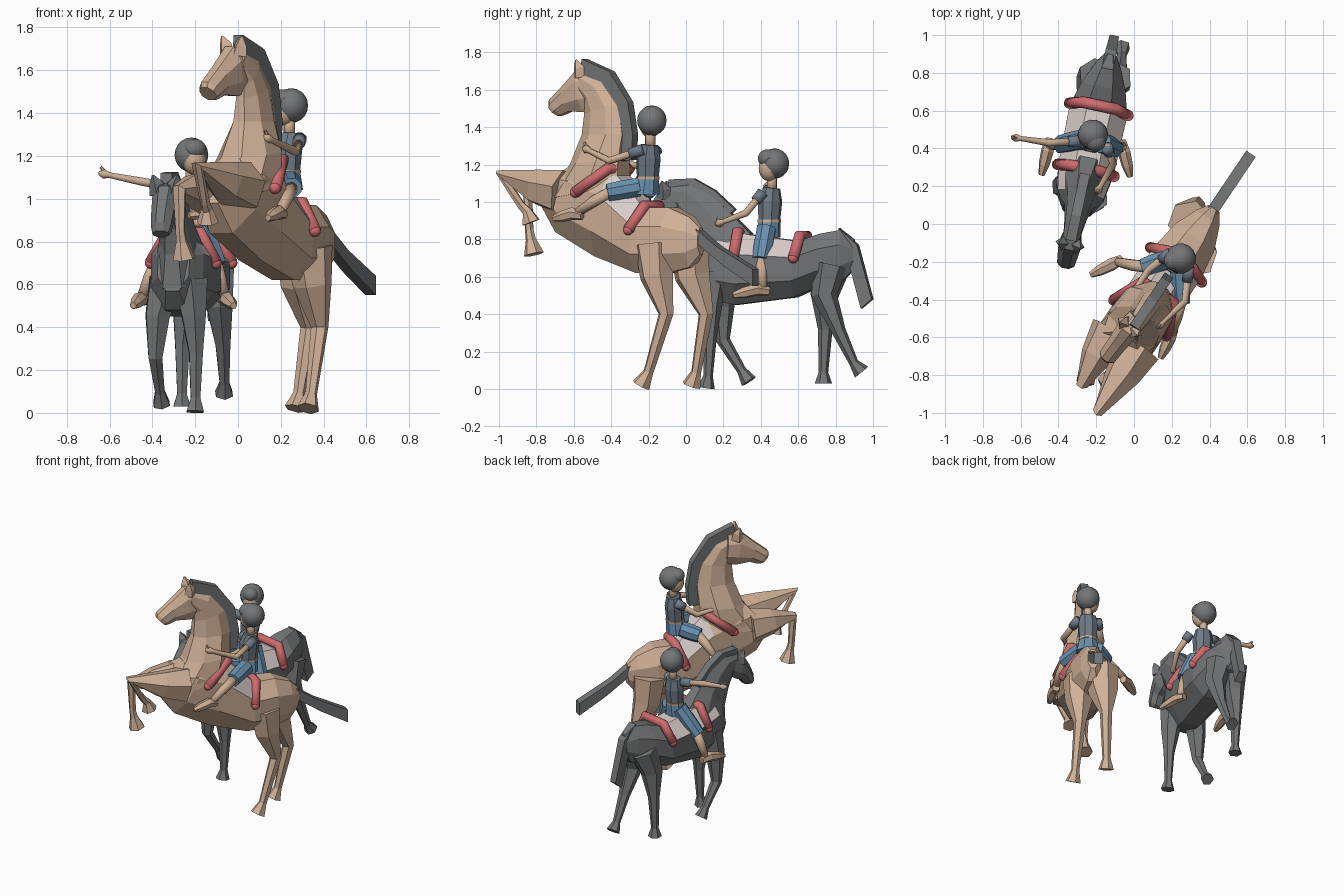
import bpy, bmesh, math
from mathutils import Matrix, Vector

if "Cube" in bpy.data.objects:
    bpy.data.objects.remove(bpy.data.objects["Cube"])


def material(name, *rgb):
    mat = bpy.data.materials.new(name)
    mat.use_nodes = True
    mat.diffuse_color = (*rgb, 1)
    mat.node_tree.nodes["Principled BSDF"].inputs["Base Color"].default_value = (*rgb, 1)
    return mat


TAN = material("tan coat", .63, .44, .315)
GREY = material("dark grey", .175, .18, .185)
SKIN = material("skin", .62, .43, .3)
RED = material("red roll", .62, .15, .155)
PALE = material("pale saddle", .68, .6, .58)
BLUE = material("blue trousers", .14, .28, .43)
SHIRT = material("slate shirt", .16, .2, .245)
WORLD = Matrix()


def finish(name, bm, mat, frame, smooth=False):
    bmesh.ops.recalc_face_normals(bm, faces=bm.faces)
    mesh = bpy.data.meshes.new(name)
    bm.to_mesh(mesh)
    bm.free()
    mesh.materials.append(mat)
    if smooth:
        mesh.shade_smooth()
    obj = bpy.data.objects.new(name, mesh)
    obj.matrix_world = frame
    bpy.context.collection.objects.link(obj)
    return obj


def loft(name, rings, n, mat, frame, smooth=False):
    """Skin a row of rings given as (centre, side axis, up axis)."""
    bm = bmesh.new()
    k = 1 / math.cos(math.pi / n)
    angles = [(i + .5) * math.tau / n for i in range(n)]
    loops = [[bm.verts.new(c + k * (side * math.cos(a) + up * math.sin(a))) for a in angles]
             for c, side, up in rings]
    for a, b in zip(loops, loops[1:]):
        for i in range(n):
            j = (i + 1) % n
            bm.faces.new((a[i], a[j], b[j], b[i]))
    bm.faces.new(loops[0])
    bm.faces.new(loops[-1])
    return finish(name, bm, mat, frame, smooth)


def profile(name, sections, mat, frame, n=8):
    """Sections: one edge (x, z), opposite edge (x, z), half width."""
    rings = []
    for x1, z1, x2, z2, w in sections:
        a, b = Vector((x1, 0, z1)), Vector((x2, 0, z2))
        rings.append(((a + b) / 2, Vector((0, w, 0)), (a - b) / 2))
    return loft(name, rings, n, mat, frame)


def limb(name, points, mat, frame=WORLD, n=6, smooth=False):
    """Tapered tube along points of (x, y, z, radius)."""
    pts = [Vector(p[:3]) for p in points]
    rings, side, last = [], None, None
    for i, p in enumerate(pts):
        t = Vector()
        if i:
            t += (p - pts[i - 1]).normalized()
        if i < len(pts) - 1:
            t += (pts[i + 1] - p).normalized()
        t.normalize()
        side = last.rotation_difference(t) @ side if last else t.orthogonal().normalized()
        last = t
        r = points[i][3]
        rings.append((p, side * r, t.cross(side) * r))
    return loft(name, rings, n, mat, frame, smooth)


def ball(name, centre, size, mat, frame):
    bm = bmesh.new()
    bmesh.ops.create_uvsphere(bm, u_segments=16, v_segments=10, radius=1,
                              matrix=Matrix.Translation(centre) @ Matrix.Diagonal((*size, 1)))
    return finish(name, bm, mat, frame, True)


def horse(tag, frame, coat, body, neck, head, turn, tail, legs, rolls, crest):
    trunk = profile(tag + "_body", body, coat, frame)
    # saddle cloth between the two rolls
    trunk.data.materials.append(PALE)
    for f in trunk.data.polygons:
        if rolls[1][1][0] < f.center.x < rolls[0][1][0] + .06 and f.normal.z > .25:
            f.material_index = 1
    profile(tag + "_neck", neck, coat, frame)
    facing = frame @ Matrix.Rotation(math.radians(turn), 4, "Z")
    profile(tag + "_head", head, coat, facing)
    # mane follows the crest of the neck
    mane = []
    for x1, z1, x2, z2, w in neck[1:]:
        d = Vector((x1 - x2, z1 - z2)).normalized() * crest
        mane.append((x1 + d.x, z1 + d.y, x1 - d.x / 2, z1 - d.y / 2, .027))
    profile(tag + "_mane", mane, GREY, frame, 4)
    profile(tag + "_tail", tail, GREY, frame, 4)
    x, z = head[1][0] - .03, head[1][1]
    for side, word in ((1, "left"), (-1, "right")):
        limb(f"{tag}_{word}_ear", [(x, side * .035, z - .04, .03), (x, side * .045, z + .01, .024),
                                   (x + .01, side * .058, z + .05, .004)], coat, facing, 4)
    for part, points in legs.items():
        limb(f"{tag}_{part}_leg", points, coat, frame)
    for part, ends in zip(("front", "rear"), rolls):
        path = [(*p, .029) for p in ends]
        path += [(px, -py, pz, r) for px, py, pz, r in reversed(path)]
        limb(f"{tag}_{part}_roll", path, RED, frame, 10, True)
        # rounded roll ends
        for i, word in ((0, "left"), (-1, "right")):
            ball(f"{tag}_{part}_roll_{word}_end", path[i][:3], (.028, .028, .028), RED, frame)


def rider(tag, frame, x, z, gaze, arms, legs):
    # hips, belt, shirt
    profile(tag + "_hips", [(x + .06, z - .04, x - .06, z - .04, .075),
                            (x + .05, z + .05, x - .06, z + .05, .056)], BLUE, frame)
    profile(tag + "_belt", [(x + .054, z + h, x - .064, z + h, .06) for h in (.04, .055)], SKIN, frame)
    profile(tag + "_shirt", [(x + .05, z + .05, x - .06, z + .05, .056),
                             (x + .05, z + .16, x - .07, z + .15, .064),
                             (x + .02, z + .23, x - .06, z + .22, .052)], SHIRT, frame)
    limb(tag + "_neck", [(x - .02, 0, z + .2, .026), (x - .02, 0, z + .31, .026)], SKIN, frame, 8, True)
    # head with hair and fringe
    skull = Vector((x - .03, 0, z + .355))
    look = Vector((math.cos(gaze), math.sin(gaze), 0))
    ball(tag + "_hair", skull - look * .004, (.08, .08, .081), GREY, frame)
    ball(tag + "_face", skull + look * .028 - Vector((0, 0, .024)), (.056, .056, .07), SKIN, frame)
    ball(tag + "_fringe", skull + look * .036 + Vector((0, 0, .028)), (.053, .053, .048), GREY, frame)
    # bare arms with short sleeves
    for word, (shoulder, elbow, hand) in arms.items():
        s, e, h = map(Vector, (shoulder, elbow, hand))
        m = s.lerp(e, .4)
        limb(f"{tag}_{word}_sleeve", [(*s, .03), (*m, .028)], SHIRT, n=8, smooth=True)
        limb(f"{tag}_{word}_arm", [(*s, .02), (*e, .019), (*e.lerp(h, .75), .013),
                                   (*e.lerp(h, .88), .021), (*h, .009)], SKIN, n=8, smooth=True)
        w = e.lerp(h, .8)
        limb(f"{tag}_{word}_thumb", [(*w, .009), (*(w.lerp(h, .8) + Vector((0, 0, .03))), .006)], SKIN)
    # trousers, shins, feet
    for word, (hip, knee, ankle, toe) in legs.items():
        hp, k, a, t = map(Vector, (hip, knee, ankle, toe))
        heel = a - (t - a) * .2 - Vector((0, 0, .025))
        limb(f"{tag}_{word}_trouser", [(*hp, .05), (*hp.lerp(k, .6), .05),
                                       (*k, .046)], BLUE, n=8)
        limb(f"{tag}_{word}_shin", [(*hp.lerp(k, .9), .03), (*k.lerp(a, .4), .029), (*a, .022)],
             SKIN, n=8, smooth=True)
        limb(f"{tag}_{word}_foot", [(*heel, .022), (*a.lerp(t, .2), .03), (*a.lerp(t, .65), .026),
                                    (*t, .014)], SKIN)


def stand(x, y, degrees):
    return Matrix.Translation((x, y, 0)) @ Matrix.Rotation(math.radians(degrees), 4, "Z")


rearing = stand(.2, -.25, 236)
walking = stand(-.22, .45, 258)

horse("rearing_horse", rearing, TAN,
      body=[(-.4, .86, -.4, .72, .035), (-.34, .92, -.34, .65, .075), (-.22, .97, -.22, .62, .125),
            (-.07, .97, -.02, .62, .15), (.13, 1.17, .25, .71, .15), (.3, 1.22, .5, .84, .155),
            (.42, 1.19, .6, .98, .12)],
      neck=[(.1, 1.08, .58, 1, .16), (.1, 1.22, .41, 1.2, .135), (.09, 1.36, .35, 1.36, .075),
            (.12, 1.52, .34, 1.47, .055), (.22, 1.65, .34, 1.52, .05), (.36, 1.7, .37, 1.58, .04)],
      head=[(.31, 1.7, .29, 1.5, .05), (.4, 1.71, .36, 1.48, .06), (.5, 1.62, .46, 1.485, .052),
            (.59, 1.545, .51, 1.465, .048), (.595, 1.52, .535, 1.46, .042)],
      turn=-3,
      tail=[(-.28, .93, -.33, .82, .03), (-.52, .76, -.56, .66, .03), (-.75, .64, -.75, .55, .03)],
      legs={"front_left": [(.44, .08, 1.05, .11), (.6, .09, 1.08, .085), (.83, .09, 1.15, .028),
                           (.72, .06, .98, .02), (.69, .05, .95, .024), (.67, .04, .89, .045)],
            "front_right": [(.44, -.08, 1.03, .11), (.6, -.08, 1.04, .075), (.76, -.06, 1.04, .03),
                            (.75, -.06, .85, .02), (.74, -.06, .8, .024), (.72, -.06, .72, .048)],
            "rear_left": [(-.14, .06, .77, .1), (-.16, .07, .6, .08), (-.22, .07, .4, .036),
                          (-.12, .09, .09, .024), (-.08, .1, .02, .045)],
            "rear_right": [(-.27, -.07, .78, .1), (-.29, -.08, .6, .085), (-.37, -.09, .4, .036),
                           (-.3, -.1, .09, .024), (-.27, -.1, .02, .045)]},
      rolls=[[(.3, .17, 1.05), (.13, .1, 1.18)], [(-.04, .165, .85), (-.08, .07, .98)]],
      crest=.065)

horse("walking_horse", walking, GREY,
      body=[(-.46, .8, -.46, .64, .03), (-.39, .85, -.4, .58, .07), (-.28, .83, -.28, .55, .12),
            (-.16, .79, -.14, .49, .155), (.14, .83, .18, .45, .15), (.28, .85, .34, .48, .125),
            (.36, .8, .42, .57, .075)],
      neck=[(.1, .83, .42, .58, .11), (.21, .94, .43, .74, .075), (.32, 1.04, .47, .86, .06),
            (.43, 1.1, .52, .95, .05), (.55, 1.09, .55, .97, .045)],
      head=[(.51, 1.08, .49, .94, .045), (.6, 1.06, .54, .9, .06), (.66, .97, .59, .88, .053),
            (.7, .89, .63, .83, .047), (.7, .85, .66, .82, .038)],
      turn=0,
      tail=[(-.38, .86, -.38, .78, .03), (-.48, .77, -.42, .73, .03), (-.56, .48, -.5, .43, .025)],
      legs={"front_left": [(.3, .06, .62, .08), (.31, .08, .45, .055), (.31, .09, .28, .032),
                           (.32, .09, .07, .022), (.33, .09, .005, .04)],
            "front_right": [(.26, -.06, .62, .08), (.28, -.1, .45, .055), (.28, -.11, .26, .032),
                            (.18, -.11, .1, .022), (.14, -.11, .04, .038)],
            "rear_left": [(-.34, .05, .66, .08), (-.31, .07, .5, .06), (-.39, .07, .31, .033),
                          (-.47, .06, .14, .022), (-.51, .05, .09, .04)],
            "rear_right": [(-.33, -.05, .66, .085), (-.28, -.08, .5, .065), (-.28, -.1, .32, .034),
                           (-.27, -.1, .09, .022), (-.27, -.1, .03, .04)]},
      rolls=[[(.17, .155, .7), (.16, .08, .84)], [(-.16, .16, .7), (-.18, .09, .82)]],
      crest=.03)

rider("first_rider", rearing, -.05, 1.08, -.7,
      arms={"left": [(.29, -.23, 1.28), (.27, -.41, 1.22), (.12, -.55, 1.29)],
            "right": [(.19, -.155, 1.28), (.08, -.24, 1.19), (-.03, -.4, 1.22)]},
      legs={"left": [(.24, -.25, 1.08), (.25, -.42, 1.05), (.2, -.58, .945), (.14, -.71, .91)],
            "right": [(.17, -.19, 1.08), (.05, -.23, 1.05), (-.09, -.2, .95), (-.23, -.27, .92)]})

rider("second_rider", walking, .01, .85, .6,
      arms={"left": [(-.145, .41, 1.05), (-.11, .32, .94), (-.2, .16, .88)],
            "right": [(-.28, .44, 1.05), (-.45, .43, 1.08), (-.65, .46, 1.12)]},
      legs={"left": [(-.17, .43, .86), (-.1, .4, .69), (-.06, .41, .54), (-.02, .25, .5)],
            "right": [(-.26, .45, .86), (-.39, .42, .69), (-.45, .42, .54), (-.49, .26, .5)]})
